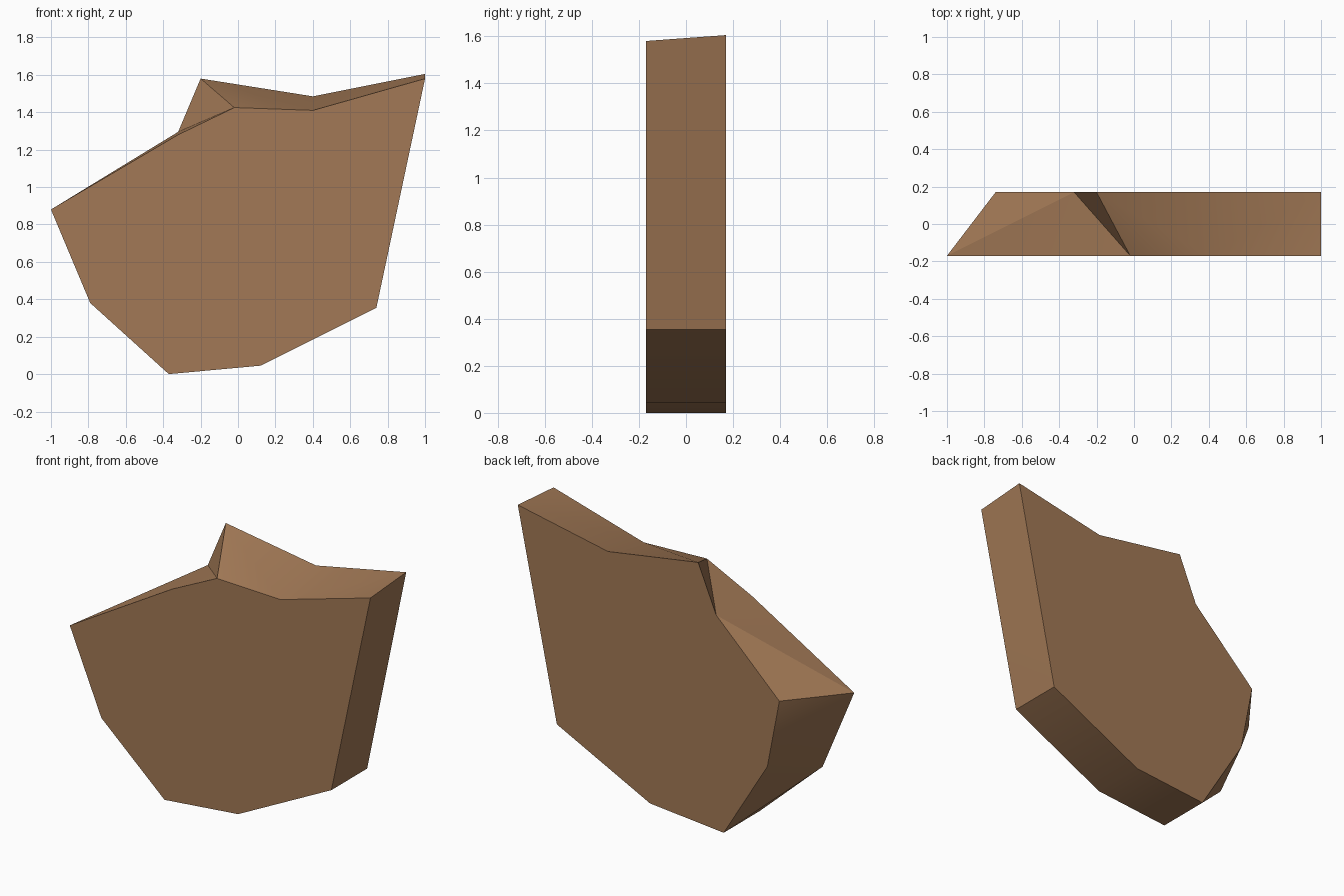
import bpy, bmesh

if "Cube" in bpy.data.objects:
    bpy.data.objects.remove(bpy.data.objects["Cube"])

HALF = 0.17  # half thickness of the slab

# Matching outlines (x, z), counter-clockwise seen from the front
front = [(-0.37, 0), (0.12, 0.045), (0.74, 0.355), (1, 1.58), (0.4, 1.41),
         (-0.02, 1.425), (-0.32, 1.28), (-1, 0.88), (-0.79, 0.38)]
back = [(-0.37, 0), (0.12, 0.045), (0.74, 0.355), (1, 1.605), (0.4, 1.485),
        (-0.2, 1.58), (-0.32, 1.295), (-0.74, 0.89), (-0.66, 0.475)]
# Which end of each side panel its crease starts from: F = front, B = back
creases = "FFBBFFBFF"

bm = bmesh.new()
f = [bm.verts.new((x, -HALF, z)) for x, z in front]
b = [bm.verts.new((x, HALF, z)) for x, z in back]

# Flat front and back
caps = [bm.faces.new(f), bm.faces.new(b[::-1])]

# Rim of chipped, twisted side panels
n = len(f)
for i, crease in enumerate(creases):
    j = (i + 1) % n
    if crease == "F":
        tris = [(f[i], b[i], b[j]), (f[i], b[j], f[j])]
    else:
        tris = [(f[i], b[i], f[j]), (b[i], b[j], f[j])]
    for t in tris:
        bm.faces.new(t)
bmesh.ops.triangulate(bm, faces=caps)
bmesh.ops.recalc_face_normals(bm, faces=bm.faces[:])

mesh = bpy.data.meshes.new("broken_slab")
bm.to_mesh(mesh)
bm.free()
slab = bpy.data.objects.new("broken_slab", mesh)
bpy.context.collection.objects.link(slab)

# Single brown clay colour
brown = bpy.data.materials.new("clay_brown")
brown.diffuse_color = (0.36, 0.19, 0.092, 1)
brown.use_nodes = True
brown.node_tree.nodes["Principled BSDF"].inputs["Base Color"].default_value = brown.diffuse_color
mesh.materials.append(brown)

# Soften only the shallow creases
bpy.context.view_layer.objects.active = slab
slab.select_set(True)
bpy.ops.object.shade_smooth_by_angle(angle=0.52)
